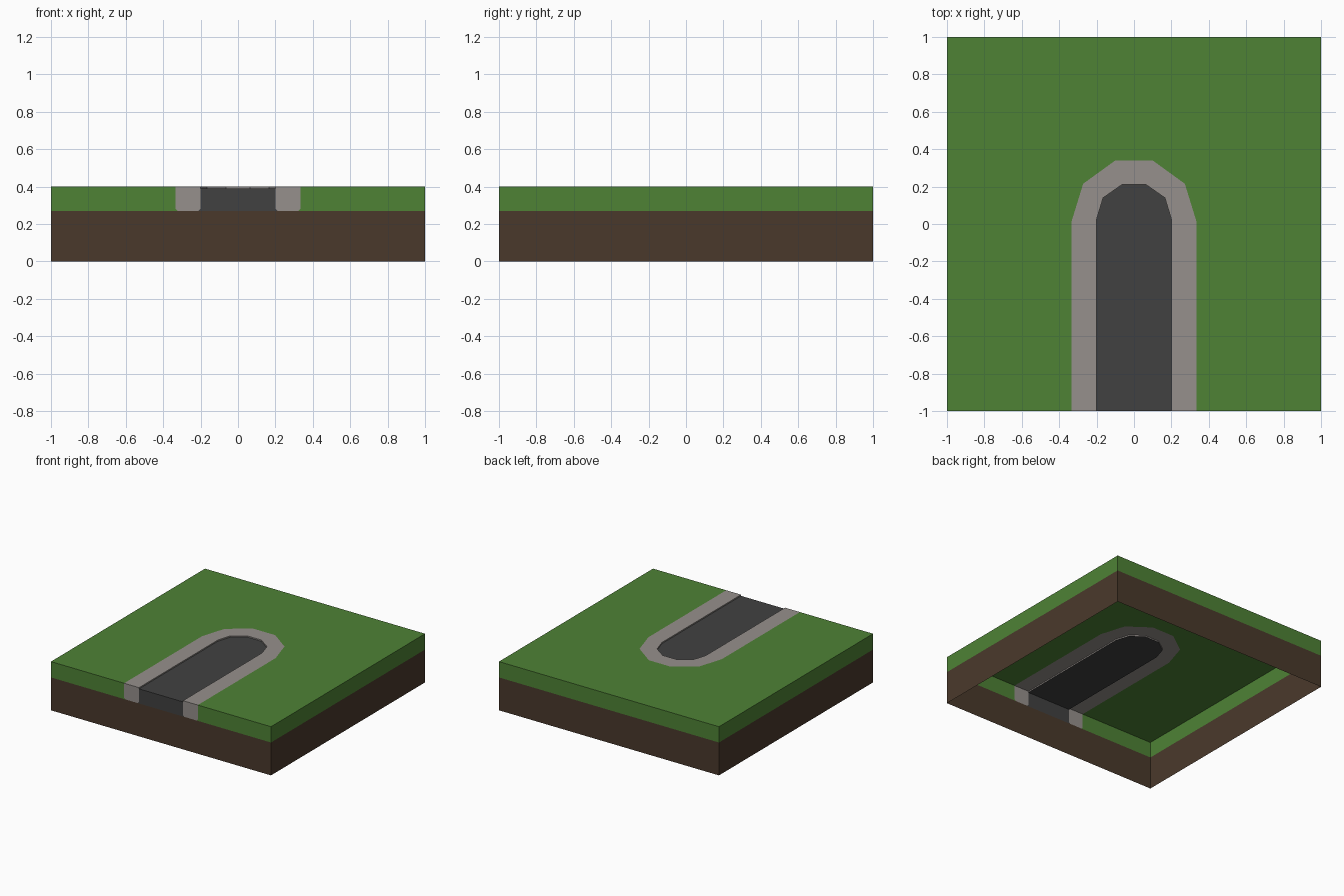
import bpy, bmesh

if "Cube" in bpy.data.objects:
    bpy.data.objects.remove(bpy.data.objects["Cube"])

def material(name, rgb):
    lin = [(c / 255 / 12.92) if c < 11 else ((c / 255 + 0.055) / 1.055) ** 2.4 for c in rgb]
    m = bpy.data.materials.new(name)
    m.diffuse_color = (*lin, 1)
    m.use_nodes = True
    m.node_tree.nodes["Principled BSDF"].inputs["Base Color"].default_value = m.diffuse_color
    return m

GREEN = material("grass green", (78, 130, 53))
BROWN = material("soil brown", (74, 57, 43))
GREY = material("kerb grey", (150, 144, 140))
DARK = material("road dark grey", (65, 65, 65))

SOIL, ROAD, TOP = 0.27, 0.39, 0.40      # level heights
C = 0.012                               # small chamfer at the kerb foot

def sheet(name, faces, mat):
    """Open shell from polygons, wound to face outwards."""
    bm = bmesh.new()
    for f in faces:
        bm.faces.new([bm.verts.new(p) for p in f])
    bmesh.ops.remove_doubles(bm, verts=bm.verts, dist=1e-5)
    bmesh.ops.triangulate(bm, faces=[f for f in bm.faces if len(f.verts) > 4])
    me = bpy.data.meshes.new(name)
    bm.to_mesh(me)
    bm.free()
    me.materials.append(mat)
    bpy.context.collection.objects.link(bpy.data.objects.new(name, me))

def wall(a, b, z0, z1):
    return [(*a, z0), (*b, z0), (*b, z1), (*a, z1)]

def front(points):
    """Polygon on the front plane, from (x, z) points."""
    return [(x, -1, z) for x, z in points]

def mirror(face):
    return [(-x, y, z) for x, y, z in reversed(face)]

def both(face):
    return [face, mirror(face)]

def at(path, z):
    return [(x, y, z) for x, y in path]

def full(half):
    return half + [(-x, y) for x, y in reversed(half)]

# Kerb outlines, left front round to right front
outer = full([(-0.335, -1), (-0.335, 0.01), (-0.272, 0.215), (-0.10, 0.34)])
inner = full([(-0.20, -1), (-0.20, 0.025), (-0.165, 0.14), (-0.065, 0.21)])

# Soil: four walls, open below
square = [(-1, -1), (1, -1), (1, 1), (-1, 1)]
sheet("soil", [wall(square[i], square[(i + 1) % 4], 0, SOIL) for i in range(4)], BROWN)

# Grass: top with the path cut out, side walls and the two front strips
grass = [at(outer + square[1:] + square[:1], TOP)]
grass += [wall(square[i], square[(i + 1) % 4], SOIL, TOP) for i in (1, 2, 3)]
grass += both(front([(-1, SOIL), (-0.335 + C, SOIL), (-0.335, SOIL + C),
                     (-0.335, TOP), (-1, TOP)]))
sheet("grass", grass, GREEN)

# Kerb: flat ring, small step down to the road, front ends
kerb = []
for i in range(len(outer) - 1):
    kerb.append(at([outer[i], inner[i], inner[i + 1], outer[i + 1]], TOP))
    kerb.append(wall(inner[i], inner[i + 1], ROAD, TOP))
kerb += both(front([(-0.335 + C, SOIL), (-0.20 - C, SOIL), (-0.20, SOIL + C),
                    (-0.20, TOP), (-0.335, TOP), (-0.335, SOIL + C)]))
sheet("kerb", kerb, GREY)

# Road: recessed surface and front end
sheet("road", [at(inner[::-1], ROAD),
               front([(-0.20 - C, SOIL), (0.20 + C, SOIL), (0.20, SOIL + C),
                      (0.20, ROAD), (-0.20, ROAD), (-0.20, SOIL + C)])], DARK)
